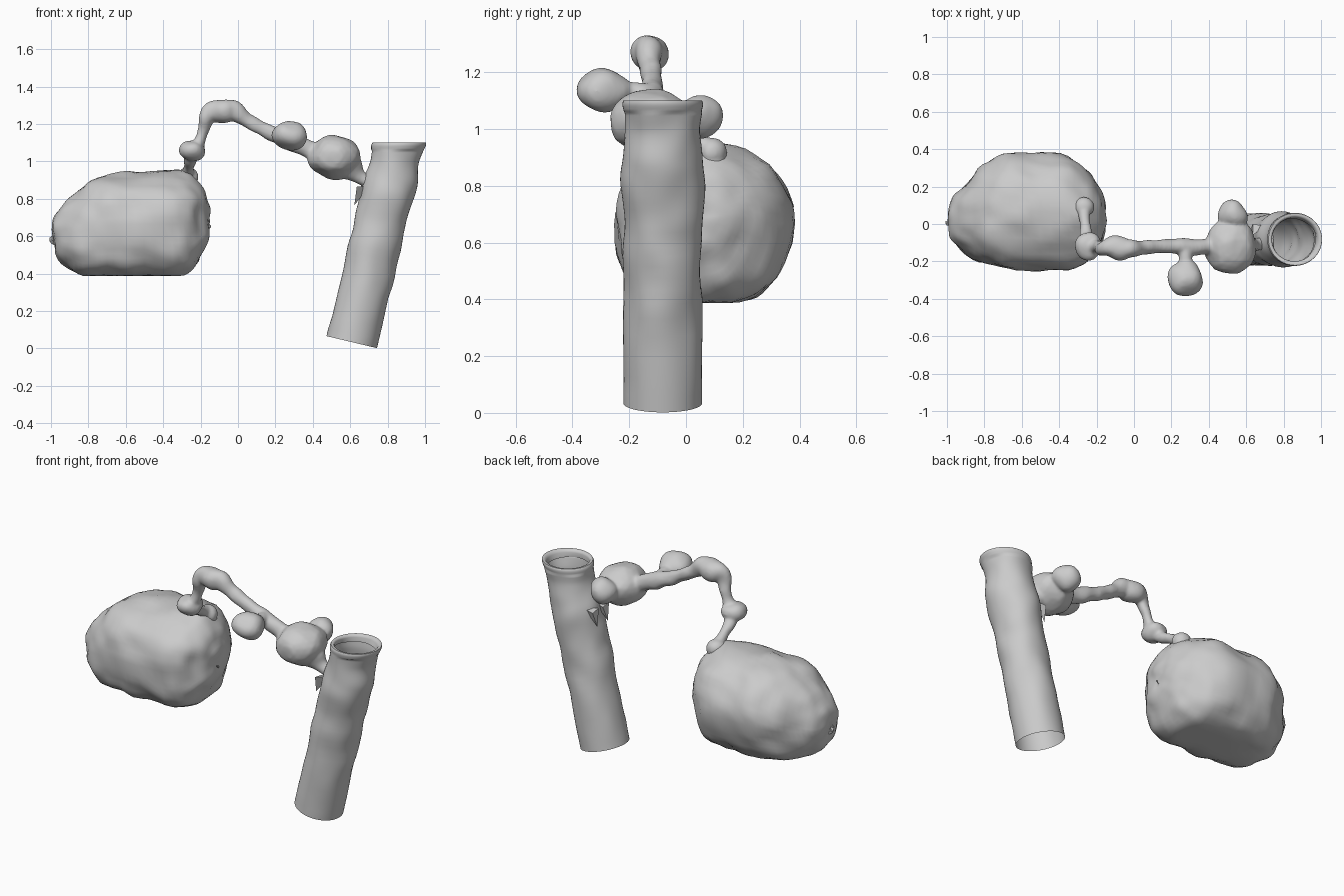
import bpy, bmesh, math
from mathutils import Vector, noise

if "Cube" in bpy.data.objects:
    bpy.data.objects.remove(bpy.data.objects["Cube"])


def spline(rows, steps):
    """Smooth interpolation through rows of numbers (Catmull-Rom)."""
    out = []
    for i in range(len(rows) - 1):
        a, b, c, d = (rows[max(0, min(len(rows) - 1, i + k))] for k in (-1, 0, 1, 2))
        for s in range(steps):
            t = s / steps
            out.append([0.5 * (2 * q + (r - p) * t + (2 * p - 5 * q + 4 * r - u) * t * t
                               + (3 * q - p - 3 * r + u) * t ** 3)
                        for p, q, r, u in zip(a, b, c, d)])
    return out + [list(rows[-1])]


def loft(bm, rings, caps=True):
    """Skin a list of point rings, optionally capping both ends."""
    vs = [[bm.verts.new(p) for p in ring] for ring in rings]
    n = len(vs[0])
    for a, b in zip(vs, vs[1:]):
        for i in range(n):
            bm.faces.new((a[i], a[(i + 1) % n], b[(i + 1) % n], b[i]))
    if caps:
        bm.faces.new(vs[0][::-1])
        bm.faces.new(vs[-1])


def finish(name, bm, angle=50, recalc=True):
    if recalc:
        bmesh.ops.recalc_face_normals(bm, faces=bm.faces[:])
    me = bpy.data.meshes.new(name)
    bm.to_mesh(me)
    bm.free()
    ob = bpy.data.objects.new(name, me)
    bpy.context.collection.objects.link(ob)
    for p in me.polygons:
        p.use_smooth = True
    me.set_sharp_from_angle(angle=math.radians(angle))
    return ob


def roughen(bm, scale, amount, low=-9, high=9):
    bm.normal_update()
    for v in bm.verts:
        if low < v.co.z < high:
            v.co += v.normal * noise.noise(v.co * scale) * amount


# boulder: stations along x as (x, y low, y high, z low, z high)
stations = [(-1.0, 0.0, .03, .6, .64), (-.993, -.04, .08, .55, .68), (-.97, -.09, .14, .49, .73),
            (-.9, -.15, .22, .425, .81), (-.8, -.21, .31, .39, .885), (-.7, -.235, .37, .385, .93),
            (-.55, -.25, .383, .385, .945), (-.35, -.24, .363, .385, .945), (-.25, -.2, .28, .42, .925),
            (-.19, -.13, .2, .51, .86), (-.155, -.06, .12, .6, .77), (-.15, .0, .05, .66, .70)]
rings = []
for x, y0, y1, z0, z1 in spline(stations, 4):
    ring = []
    for i in range(56):
        a = math.tau * i / 56
        c, s = math.cos(a), math.sin(a)
        e = 2 / (2.15 if s > 0 else 3.0)  # rounder above, boxier below
        u, w = math.copysign(abs(c) ** e, c), math.copysign(abs(s) ** e, s)
        y = (y0 + y1) / 2 + u * (y1 - y0) / 2
        z = (z0 + z1) / 2 + w * (z1 - z0) / 2
        if w < 0 and u > 0:
            y -= .05 * abs(w) * u
        ring.append((x, y, z))
    rings.append(ring)
bm = bmesh.new()
loft(bm, rings)
roughen(bm, 6.5, .018)
roughen(bm, 13, .01)
for v in bm.verts:
    v.co.z = max(v.co.z, .388)
finish("boulder", bm, 70)

# leaning hollow tube: square cut open bottom, level top with a turned-in lip
tilt = math.radians(13.4)
axis = Vector((math.sin(tilt), 0, math.cos(tilt)))
side = Vector((math.cos(tilt), 0, -math.sin(tilt)))
base = Vector((.608, -.082, .034))
outer = spline([(0, .139), (.3, .138), (.5, .137), (.62, .14), (.74, .146), (.82, .142),
                (.9, .131), (.95, .134), (.985, .142), (1, .139)], 5)
lip = [(1.0, .13), (.997, .122), (.985, .117), (.96, .116)]
rings = []
for t, r in outer + lip:
    ring = []
    for i in range(48):
        a = math.tau * i / 48
        start = base + (side * math.cos(a) + Vector((0, math.sin(a), 0))) * r
        ring.append(start + axis * (t * (1.1 - start.z) / axis.z))
    rings.append(ring)
bm = bmesh.new()
loft(bm, rings, caps=False)
roughen(bm, 8, .011, .12, 1.06)
finish("tube", bm, 60, recalc=False)

# knobbly arm: points as (x, y, z, radius)
bm = bmesh.new()


def limb(points):
    path = spline(points, 6)
    rings = []
    for i, p in enumerate(path):
        t = (Vector(path[min(i + 1, len(path) - 1)][:3]) - Vector(path[max(i - 1, 0)][:3])).normalized()
        ref = Vector((0, 0, 1)) if abs(t.y) > .9 else Vector((0, 1, 0))
        u = t.cross(ref).normalized()
        w = t.cross(u)
        rings.append([Vector(p[:3]) + (u * math.cos(k * math.tau / 20) + w * math.sin(k * math.tau / 20)) * p[3]
                      for k in range(20)])
    loft(bm, rings)


limb([(-.27, .09, .86, .05), (-.268, .075, .92, .042), (-.262, .01, .965, .03), (-.255, -.06, 1.01, .034),
      (-.24, -.115, 1.06, .045), (-.205, -.12, 1.11, .038), (-.185, -.12, 1.17, .031),
      (-.165, -.13, 1.24, .038), (-.13, -.13, 1.275, .05), (-.08, -.13, 1.275, .055),
      (-.02, -.13, 1.265, .05), (.05, -.125, 1.215, .036), (.12, -.12, 1.175, .033),
      (.2, -.12, 1.14, .043), (.28, -.12, 1.105, .045), (.36, -.12, 1.075, .042),
      (.45, -.12, 1.04, .06), (.58, -.12, .985, .075), (.65, -.11, .925, .04), (.73, -.1, .87, .04)])
limb([(.27, -.12, 1.12, .03), (.27, -.18, 1.13, .032), (.27, -.26, 1.14, .04)])

# swellings along the arm: centre, half sizes
for c, s in [((-.27, .085, .92), (.06, .05, .046)),
             ((-.245, -.118, 1.06), (.07, .077, .058)),
             ((-.085, -.13, 1.27), (.09, .066, .063)),
             ((.275, -.287, 1.138), (.094, .095, .074)),
             ((.515, -.12, 1.025), (.14, .15, .118)),
             ((.53, .05, 1.045), (.08, .078, .073))]:
    new = bmesh.ops.create_icosphere(bm, subdivisions=3, radius=1)["verts"]
    bmesh.ops.scale(bm, vec=s, verts=new)
    bmesh.ops.translate(bm, vec=c, verts=new)
roughen(bm, 11, .016)
arm = finish("arm", bm)
rm = arm.modifiers.new("fuse", 'REMESH')
rm.mode = 'VOXEL'
rm.voxel_size = .009
rm.use_smooth_shade = True
sm = arm.modifiers.new("soften", 'SMOOTH')
sm.factor = .5
sm.iterations = 5

# torn flakes on the tube below the arm
bm = bmesh.new()
for y in (-.13, -.03):
    a, b, c, d = (bm.verts.new(p) for p in ((.635, y - .03, .865), (.7, y + .02, .865),
                                            (.635, y + .03, .855), (.622, y, .765)))
    for f in ((a, b, c), (a, d, b), (b, d, c), (c, d, a)):
        bm.faces.new(f)
finish("flakes", bm, 30)
